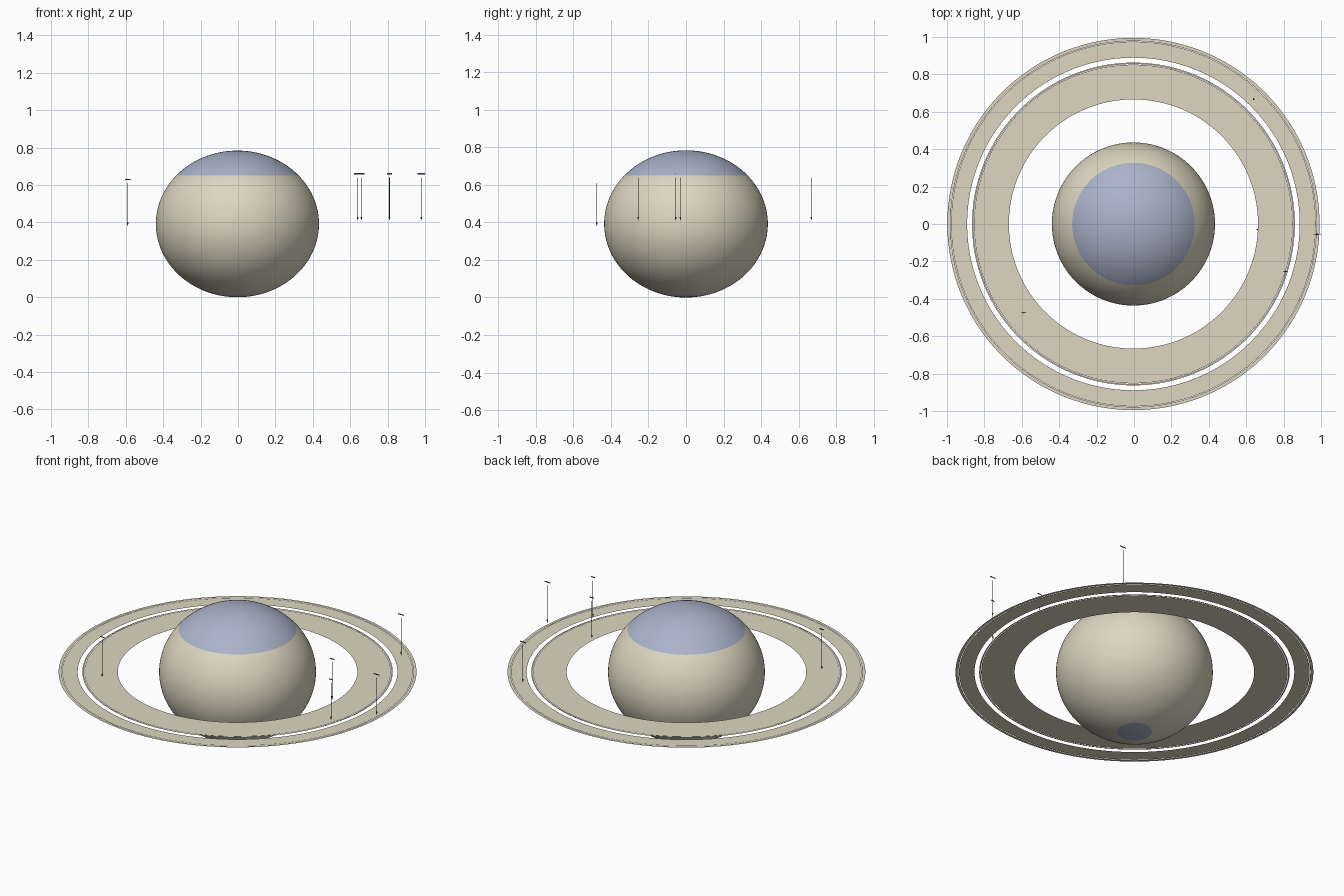
import bpy, bmesh, math

if "Cube" in bpy.data.objects:
    bpy.data.objects.remove(bpy.data.objects["Cube"])

CX, CZ = -0.003, 0.392      # planet centre
RX, RZ = 0.436, 0.392       # equatorial and polar radius


def material(name, rgb):
    m = bpy.data.materials.new(name)
    m.diffuse_color = (*rgb, 1)
    m.use_nodes = True
    m.node_tree.nodes["Principled BSDF"].inputs["Base Color"].default_value = m.diffuse_color
    return m


SAND = material("pale sand", (0.72, 0.68, 0.53))
BLUE = material("polar blue", (0.40, 0.45, 0.59))
RING = material("ring sand", (0.72, 0.68, 0.53))
DARK = material("marker slate", (0.05, 0.07, 0.13))


def finish(bm, name, mats, smooth=False):
    me = bpy.data.meshes.new(name)
    bm.to_mesh(me)
    bm.free()
    for m in mats:
        me.materials.append(m)
    for p in me.polygons:
        p.use_smooth = smooth
    ob = bpy.data.objects.new(name, me)
    bpy.context.collection.objects.link(ob)
    return ob


# Planet: flattened sphere with latitude loops placed on the cap edges
bm = bmesh.new()
bmesh.ops.create_uvsphere(bm, u_segments=128, v_segments=72, radius=1)
north, south = 0.66, -0.974
for h in (north, south):
    bmesh.ops.bisect_plane(bm, geom=bm.verts[:] + bm.edges[:] + bm.faces[:],
                           plane_co=(0, 0, h), plane_no=(0, 0, 1), dist=1e-5)
for f in bm.faces:
    z = f.calc_center_median().z
    f.material_index = 1 if z > north or z < south else 0
for v in bm.verts:
    v.co.normalize()
    v.co = (CX + v.co.x * RX, v.co.y * RX, CZ + v.co.z * RZ)
finish(bm, "planet", [SAND, BLUE], True)


# Rings: paper-thin flat bands separated by gaps, facing up
def band(name, r0, r1, n=192):
    bm = bmesh.new()
    loops = []
    for r in (r0, r1):
        loops.append([bm.verts.new((CX + r * math.cos(2 * math.pi * i / n),
                                    r * math.sin(2 * math.pi * i / n), CZ))
                      for i in range(n)])
    a, b = loops
    for i in range(n):
        j = (i + 1) % n
        bm.faces.new((a[i], b[i], b[j], a[j]))
    finish(bm, name, [RING])


for name, r0, r1 in (("inner_ring", 0.666, 0.852),
                     ("thin_ringlet", 0.855, 0.863),
                     ("outer_ring", 0.889, 0.975),
                     ("rim_ring", 0.978, 0.995)):
    band(name, r0, r1)


# Pointer needles around the rings, each with a blank tag on top
def needle(name, x, y, z, tag):
    bm = bmesh.new()
    for r1, r2, z0, z1 in ((0, 0.005, z, z + 0.02), (0.0014, 0.0014, z + 0.02, z + 0.23)):
        g = bmesh.ops.create_cone(bm, cap_ends=True, segments=8,
                                  radius1=max(r1, 0.0003), radius2=r2, depth=z1 - z0)
        bmesh.ops.translate(bm, verts=g["verts"], vec=(x, y, (z0 + z1) / 2))
    g = bmesh.ops.create_cube(bm, size=1)
    bmesh.ops.scale(bm, verts=g["verts"], vec=(tag, 0.001, 0.006))
    bmesh.ops.translate(bm, verts=g["verts"], vec=(x, y, z + 0.25))
    finish(bm, name, [DARK])


for i, (x, y, z, tag) in enumerate(((-0.59, -0.475, 0.38, 0.03),
                                    (0.64, 0.668, 0.41, 0.04),
                                    (0.66, -0.03, 0.41, 0.03),
                                    (0.81, -0.255, 0.41, 0.025),
                                    (0.98, -0.055, 0.41, 0.04))):
    needle(f"pointer_{i + 1}", x, y, z, tag)
